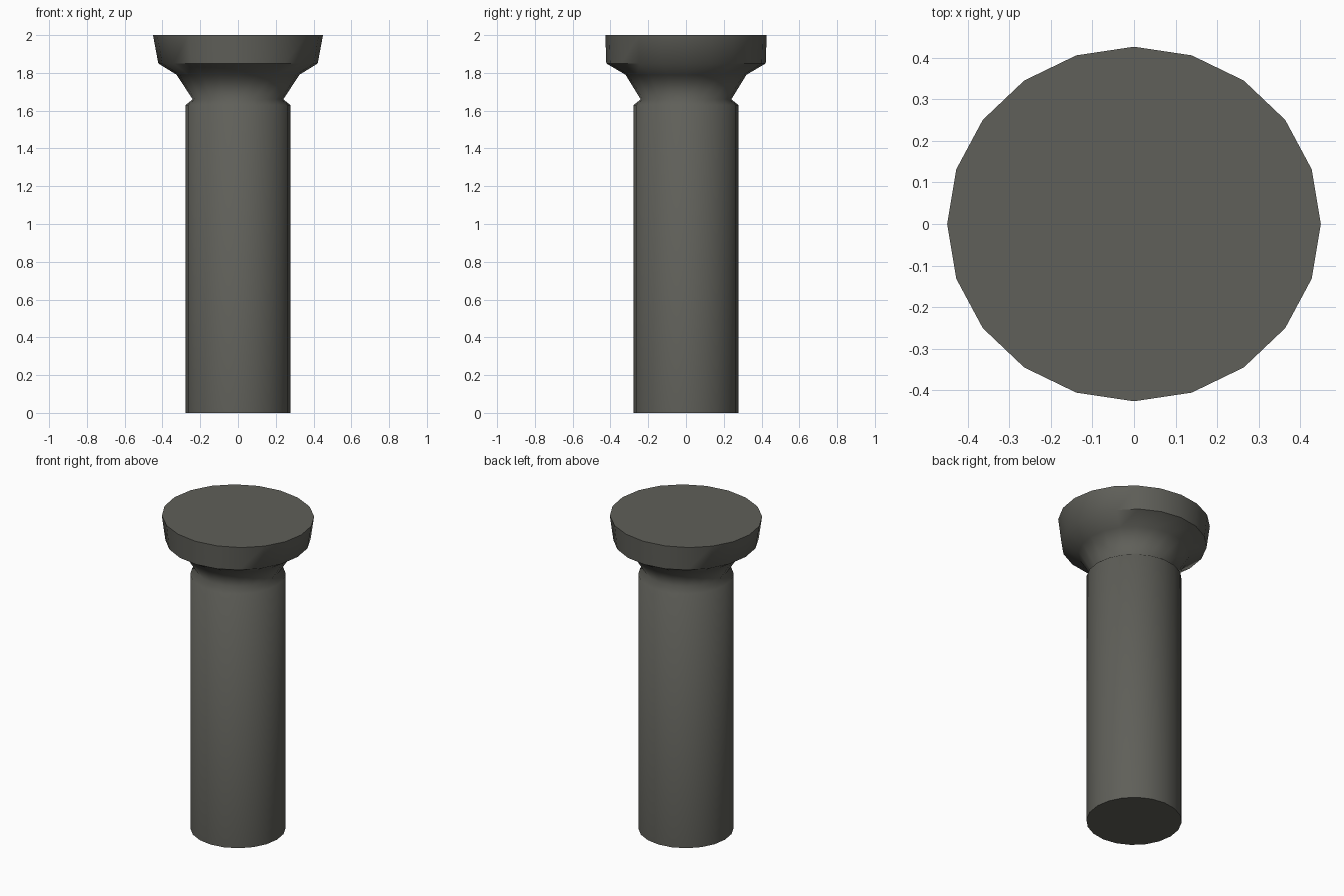
import bpy, bmesh, math

if "Cube" in bpy.data.objects:
    bpy.data.objects.remove(bpy.data.objects["Cube"])

SIDES = 20
# Lathe profile: (x radius, y radius, z), foot to head
PROFILE = [
    (0.277, 0.277, 0.0),
    (0.277, 0.277, 1.63),
    (0.24, 0.24, 1.66),
    (0.325, 0.32, 1.79),
    (0.422, 0.422, 1.85),
    (0.45, 0.427, 2.0),
]

mat = bpy.data.materials.new("dark grey metal")
mat.diffuse_color = (0.115, 0.115, 0.1, 1)
mat.use_nodes = True
mat.node_tree.nodes["Principled BSDF"].inputs["Base Color"].default_value = mat.diffuse_color

# Turned peg: shaft, neck groove and flared head
bm = bmesh.new()
rings = []
for rx, ry, z in PROFILE:
    rings.append([bm.verts.new((rx * math.cos(2 * math.pi * i / SIDES),
                                ry * math.sin(2 * math.pi * i / SIDES), z))
                  for i in range(SIDES)])
for low, high in zip(rings, rings[1:]):
    for i in range(SIDES):
        j = (i + 1) % SIDES
        bm.faces.new((low[i], low[j], high[j], high[i])).smooth = True

# Flat end caps
bm.faces.new(rings[0][::-1])
bm.faces.new(rings[-1])

# Crisp rims at both ends, and under the head at front and back
for e in bm.edges:
    za, zb = e.verts[0].co.z, e.verts[1].co.z
    if abs(za - zb) < 1e-5:
        mid_x = abs(e.verts[0].co.x + e.verts[1].co.x) / 2
        if za in (0.0, 2.0) or (abs(za - 1.85) < 1e-4 and mid_x < 0.32):
            e.smooth = False

mesh = bpy.data.meshes.new("peg")
bm.to_mesh(mesh)
bm.free()
mesh.materials.append(mat)
peg = bpy.data.objects.new("peg", mesh)
bpy.context.collection.objects.link(peg)
